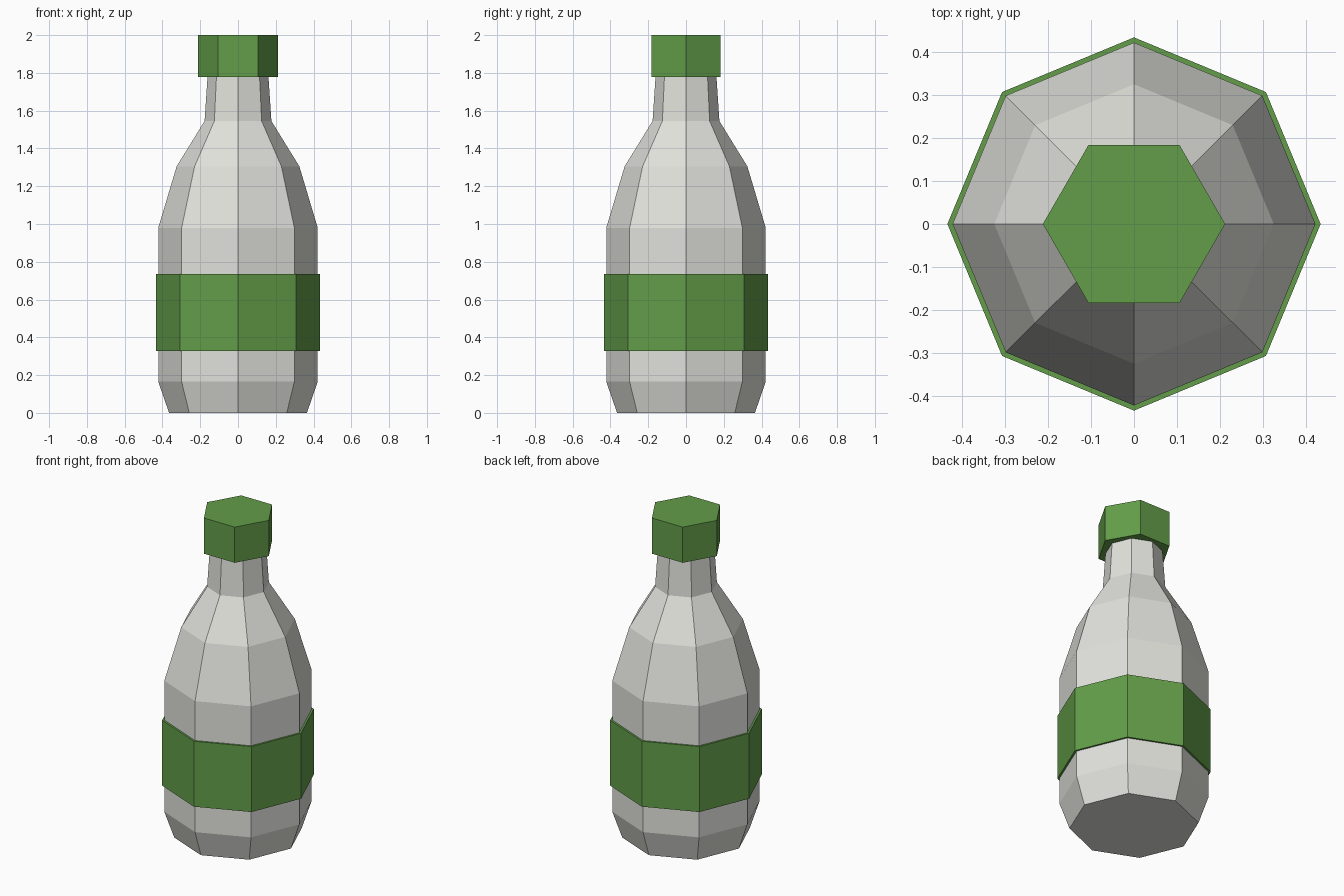
import bpy
import bmesh
from math import cos, sin, tau

cube = bpy.data.objects.get("Cube")
if cube:
    bpy.data.objects.remove(cube, do_unlink=True)


def make_material(name, colour):
    mat = bpy.data.materials.new(name)
    mat.use_nodes = True
    mat.diffuse_color = colour
    bsdf = next(n for n in mat.node_tree.nodes if n.type == "BSDF_PRINCIPLED")
    bsdf.inputs["Base Color"].default_value = colour
    return mat


def lathe(name, profile, sides, mat, closed=False):
    """Turn a (radius, height) profile into a faceted solid, or a ring if closed."""
    bm = bmesh.new()
    rings = [[bm.verts.new((r * cos(tau * i / sides), r * sin(tau * i / sides), z))
              for i in range(sides)] for r, z in profile]
    pairs = list(zip(rings, rings[1:]))
    if closed:
        pairs.append((rings[-1], rings[0]))
    else:
        bm.faces.new(rings[0][::-1])
        bm.faces.new(rings[-1])
    for low, high in pairs:
        for i in range(sides):
            j = (i + 1) % sides
            bm.faces.new((low[i], low[j], high[j], high[i]))
    bmesh.ops.recalc_face_normals(bm, faces=bm.faces)
    mesh = bpy.data.meshes.new(name)
    bm.to_mesh(mesh)
    bm.free()
    mesh.materials.append(mat)
    obj = bpy.data.objects.new(name, mesh)
    bpy.context.collection.objects.link(obj)
    return obj


glass = make_material("pale grey", (0.76, 0.76, 0.72, 1))
green = make_material("leaf green", (0.125, 0.34, 0.067, 1))

# Eight-sided bottle with tapered foot, shoulder and neck
lathe("bottle_body", [(0.365, 0), (0.422, 0.165), (0.422, 0.98), (0.325, 1.305),
                      (0.177, 1.545), (0.16, 1.80)], 8, glass)

# Label band wrapped around the belly
lathe("label_band", [(0.434, 0.328), (0.434, 0.735), (0.415, 0.735), (0.415, 0.328)],
      8, green, closed=True)

# Six-sided cap
lathe("bottle_cap", [(0.212, 1.778), (0.212, 2.0)], 6, green)
